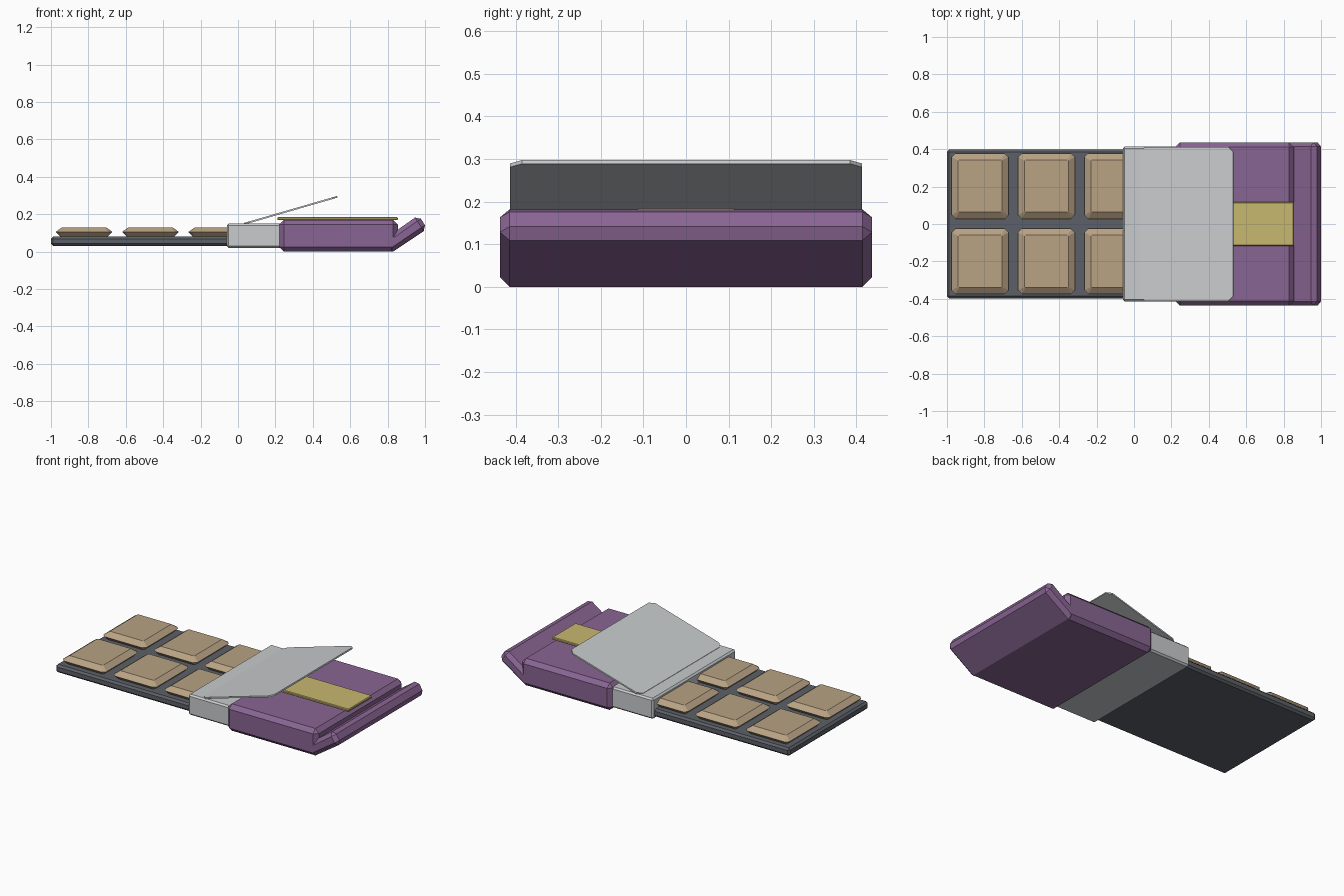
import bpy
import bmesh
import math
from mathutils import Vector

if "Cube" in bpy.data.objects:
    bpy.data.objects.remove(bpy.data.objects["Cube"], do_unlink=True)


def material(name, rgb):
    mat = bpy.data.materials.new(name)
    mat.use_nodes = True
    color = (*rgb, 1)
    mat.diffuse_color = color
    mat.node_tree.nodes["Principled BSDF"].inputs["Base Color"].default_value = color
    return mat


PURPLE = material("purple paper", (0.25, 0.13, 0.29))
FOIL = material("silver foil", (0.58, 0.60, 0.61))
DARK = material("dark grey base", (0.107, 0.117, 0.136))
TAN = material("tan piece", (0.48, 0.36, 0.23))
GOLD = material("gold label", (0.58, 0.48, 0.16))


def prism(name, outline, direction, mat, bevel=0.0):
    """Extrude a closed outline along a direction, with optional chamfers."""
    bm = bmesh.new()
    face = bm.faces.new([bm.verts.new(p) for p in outline])
    top = bmesh.ops.extrude_face_region(bm, geom=[face])
    verts = [g for g in top["geom"] if isinstance(g, bmesh.types.BMVert)]
    bmesh.ops.translate(bm, verts=verts, vec=Vector(direction))
    bmesh.ops.recalc_face_normals(bm, faces=bm.faces)
    mesh = bpy.data.meshes.new(name)
    bm.to_mesh(mesh)
    bm.free()
    mesh.materials.append(mat)
    obj = bpy.data.objects.new(name, mesh)
    bpy.context.collection.objects.link(obj)
    if bevel:
        mod = obj.modifiers.new("chamfer", "BEVEL")
        mod.width = bevel
        mod.segments = 1
        mod.limit_method = "ANGLE"
        mod.angle_limit = math.radians(40)
    return obj


def box(name, x0, x1, half_y, z0, z1, mat, bevel=0.0):
    outline = [(x0, -half_y, z0), (x1, -half_y, z0), (x1, half_y, z0), (x0, half_y, z0)]
    return prism(name, outline, (0, 0, z1 - z0), mat, bevel)


# Bar base, foil sleeve, paper wrapper and label
box("bar_base", -1.0, 0.1, 0.398, 0.03, 0.08, DARK, 0.012)
box("foil_sleeve", -0.06, 0.24, 0.415, 0.02, 0.15, FOIL, 0.01)
box("paper_wrapper", 0.22, 0.855, 0.437, 0.0, 0.17, PURPLE, 0.025)
box("label", 0.21, 0.855, 0.117, 0.168, 0.184, GOLD, 0.004)

# Turned-up end of the wrapper
profile = [(0.8, 0), (0.83, 0), (1.012, 0.122), (0.965, 0.195), (0.83, 0.1), (0.8, 0.1)]
prism("wrapper_end_flap", [(x, -0.437, z) for x, z in profile],
      (0, 0.874, 0), PURPLE, 0.024)

# Lifted foil flap with clipped corners
length, half, cut = 0.52, 0.413, 0.028
side = [(0, half - cut), (cut, half), (length - cut, half), (length, half - cut)]
outline = [(x, y, 0) for x, y in side] + [(x, -y, 0) for x, y in reversed(side)]
flap = prism("foil_flap", outline, (0, 0, 0.009), FOIL)
flap.location = (0.033, 0, 0.144)
flap.rotation_euler.y = -math.atan2(0.145, 0.5)


# Bar pieces, widest around the middle
def piece(name, x, y):
    bm = bmesh.new()
    rings = []
    for z, inset in ((0.075, 0.03), (0.105, 0.0), (0.13, 0.035)):
        hx, hy, c = 0.152 - inset, 0.175 - inset, 0.02 if inset == 0 else 0.004
        quarter = [(hx, hy - c), (hx - c, hy)]
        ring = []
        for sx, sy in ((1, 1), (-1, 1), (-1, -1), (1, -1)):
            pts = quarter if sx * sy > 0 else quarter[::-1]
            ring += [bm.verts.new((x + sx * px, y + sy * py, z)) for px, py in pts]
        rings.append(ring)
    for low, high in zip(rings, rings[1:]):
        for i in range(len(low)):
            j = (i + 1) % len(low)
            bm.faces.new((low[i], low[j], high[j], high[i]))
    bm.faces.new(rings[0][::-1])
    bm.faces.new(rings[-1])
    mesh = bpy.data.meshes.new(name)
    bm.to_mesh(mesh)
    bm.free()
    mesh.materials.append(TAN)
    bpy.context.collection.objects.link(bpy.data.objects.new(name, mesh))


for column in range(3):
    for row, y in (("front", -0.2), ("back", 0.203)):
        piece(f"bar_piece_{row}_{column + 1}", -0.823 + 0.355 * column, y)
